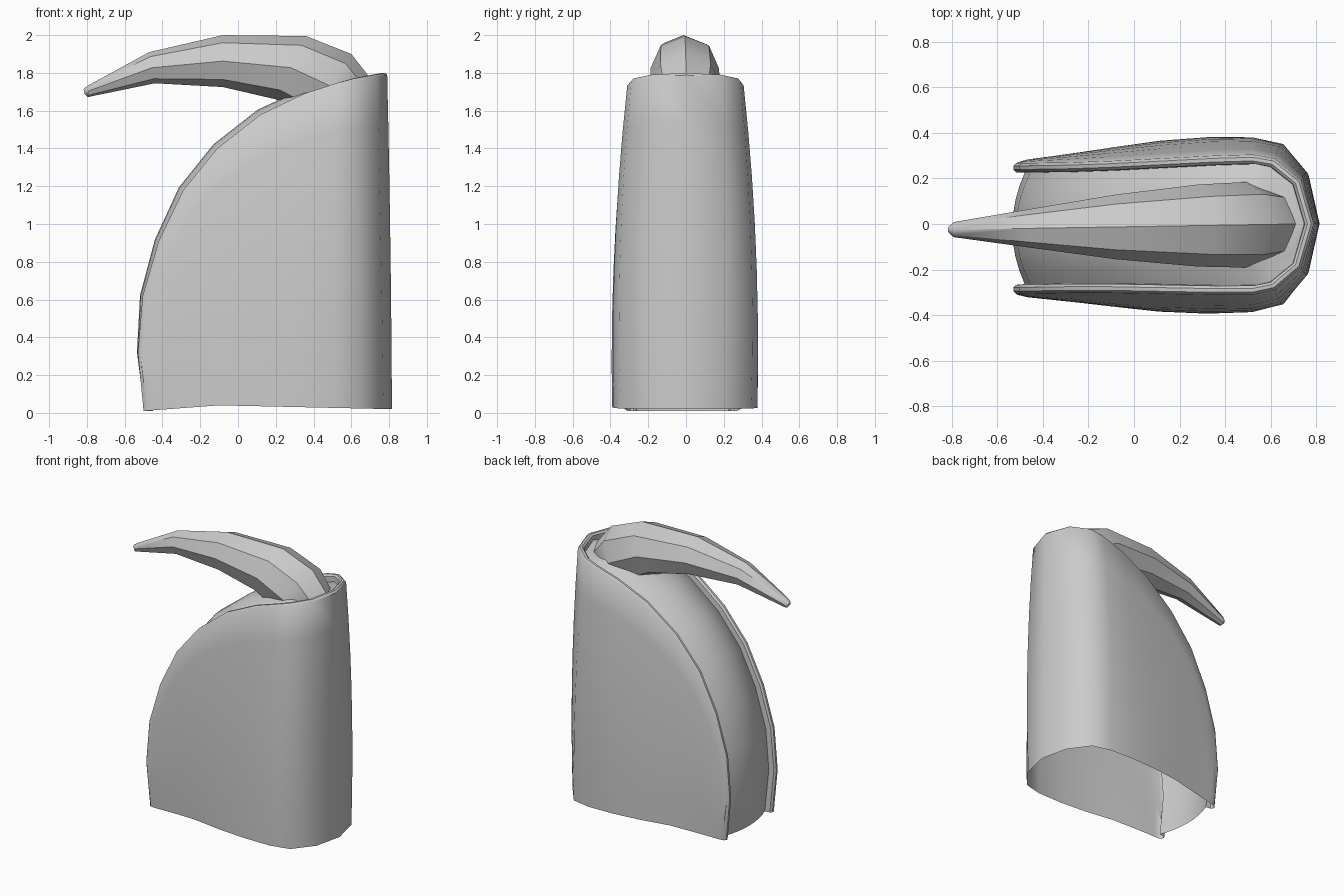
import bpy, bmesh, math
from mathutils import Vector

if "Cube" in bpy.data.objects:
    bpy.data.objects.remove(bpy.data.objects["Cube"])


def skew(p):
    # the whole form leans slightly to -y toward its open end
    return Vector((p[0], p[1] + 0.0165 * (p[0] - 0.7), p[2]))


def grid_object(name, rows, closed=False, caps=False):
    """Skin a list of equally long point rows."""
    bm = bmesh.new()
    vs = [[bm.verts.new(skew(p)) for p in r] for r in rows]
    n = len(rows[0])
    for a, b in zip(vs, vs[1:]):
        for i in range(n if closed else n - 1):
            k = (i + 1) % n
            bm.faces.new((a[i], a[k], b[k], b[i]))
    if caps:
        bm.faces.new(vs[0])
        bm.faces.new(vs[-1])
    bmesh.ops.remove_doubles(bm, verts=bm.verts[:], dist=0.0005)
    bmesh.ops.recalc_face_normals(bm, faces=bm.faces[:])
    me = bpy.data.meshes.new(name)
    bm.to_mesh(me)
    bm.free()
    ob = bpy.data.objects.new(name, me)
    bpy.context.collection.objects.link(ob)
    bpy.ops.object.select_all(action='DESELECT')
    ob.select_set(True)
    bpy.context.view_layer.objects.active = ob
    bpy.ops.object.shade_smooth_by_angle(angle=math.radians(40))
    return ob


# Stations from the open edge to the back: base x, base y, rim x, rim z, rim y
STATIONS = [
    (-.50, .285, -.50, .01, .285), (-.48, .29, -.53, .32, .287),
    (-.44, .297, -.505, .62, .287), (-.37, .305, -.42, .91, .287),
    (-.26, .32, -.29, 1.18, .287), (-.10, .345, -.11, 1.40, .29),
    (.11, .373, .12, 1.58, .298), (.32, .385, .35, 1.69, .306),
    (.52, .38, .52, 1.745, .308), (.66, .345, .62, 1.77, .288),
    (.77, .20, .735, 1.79, .19), (.815, 0, .79, 1.80, 0),
]
INSET = {9: (-.5, -.85), 10: (-.9, -.4), 11: (-1, 0)}
LIP = [(.012, 0), (0, .012), (0, .028), (.012, .04), (.05, .042)]
N = len(STATIONS)


def base_z(x):
    return .01 + .03 * (x + .5) / .4 if x < -.1 else .04 - .02 * (x + .1) / .9


def inward(j):
    # rim normal in the xz plane, pointing into the body
    a, b = STATIONS[max(j - 1, 0)], STATIONS[min(j + 1, N - 1)]
    if j == 0:
        return Vector((1, 0, 0))
    t = Vector((b[2] - a[2], 0, b[3] - a[3])).normalized()
    return Vector((t.z, 0, -t.x))


def column(j):
    bx, by, rx, rz, ry = STATIONS[j]
    ins = Vector((*INSET.get(j, (0, -1)), 0))
    d = inward(j) if j < 9 else Vector((0, 0, -1))
    rim = Vector((rx, ry, rz))
    top = rim + d * LIP[0][0]
    base = Vector((bx, by, base_z(bx))) if j else top
    pts = []
    for i in range(8):
        t = i / 7
        p = base.lerp(top, t)
        bulge = 4 * t * (1 - t) * rz / 1.8
        p.y += .03 * bulge * (1 if by else 0)
        p.x += .004 * bulge * (1 if j > 8 else -1)
        pts.append(p)
    return pts + [rim + d * a + ins * b for a, b in LIP[1:]]


def mirror(pts):
    return [Vector((p.x, -p.y, p.z)) for p in pts]


# Outer sheath with rolled lip
half = [column(j) for j in range(N)]
grid_object("sheath", half + [mirror(c) for c in half[-2::-1]])

# Bulging inner cover, lip to lip
rows = []
for j, c in enumerate(half):
    e = c[-1]
    s = j / (N - 1)
    rise = .045 + .035 * math.sin(math.pi * s) if j < 9 else .01
    n = inward(j)
    rows.append([Vector((e.x, e.y * u, e.z)) - n * rise * (1 - u * u)
                 for u in [1 - k / 4 for k in range(9)]])
grid_object("inner_cover", rows)

# Curved horn: top x, top z, bottom x, bottom z, half width
SECTIONS = [
    (-.818, 1.715, -.812, 1.69, .012), (-.79, 1.735, -.795, 1.672, .033),
    (-.47, 1.91, -.44, 1.745, .085), (-.08, 2.0, -.08, 1.725, .142),
    (.36, 1.995, .20, 1.66, .18), (.60, 1.90, .38, 1.56, .188),
    (.71, 1.76, .42, 1.56, .165), (.70, 1.65, .43, 1.52, .14),
]
rings = []
for tx, tz, bx, bz, w in SECTIONS:
    c = Vector(((tx + bx) / 2, 0, (tz + bz) / 2))
    up = Vector((tx, 0, tz)) - c
    rings.append([c + up * math.cos(a) + Vector((0, w * math.sin(a), 0))
                  for a in [k * math.pi / 4 for k in range(8)]])
grid_object("horn", rings, closed=True, caps=True)
